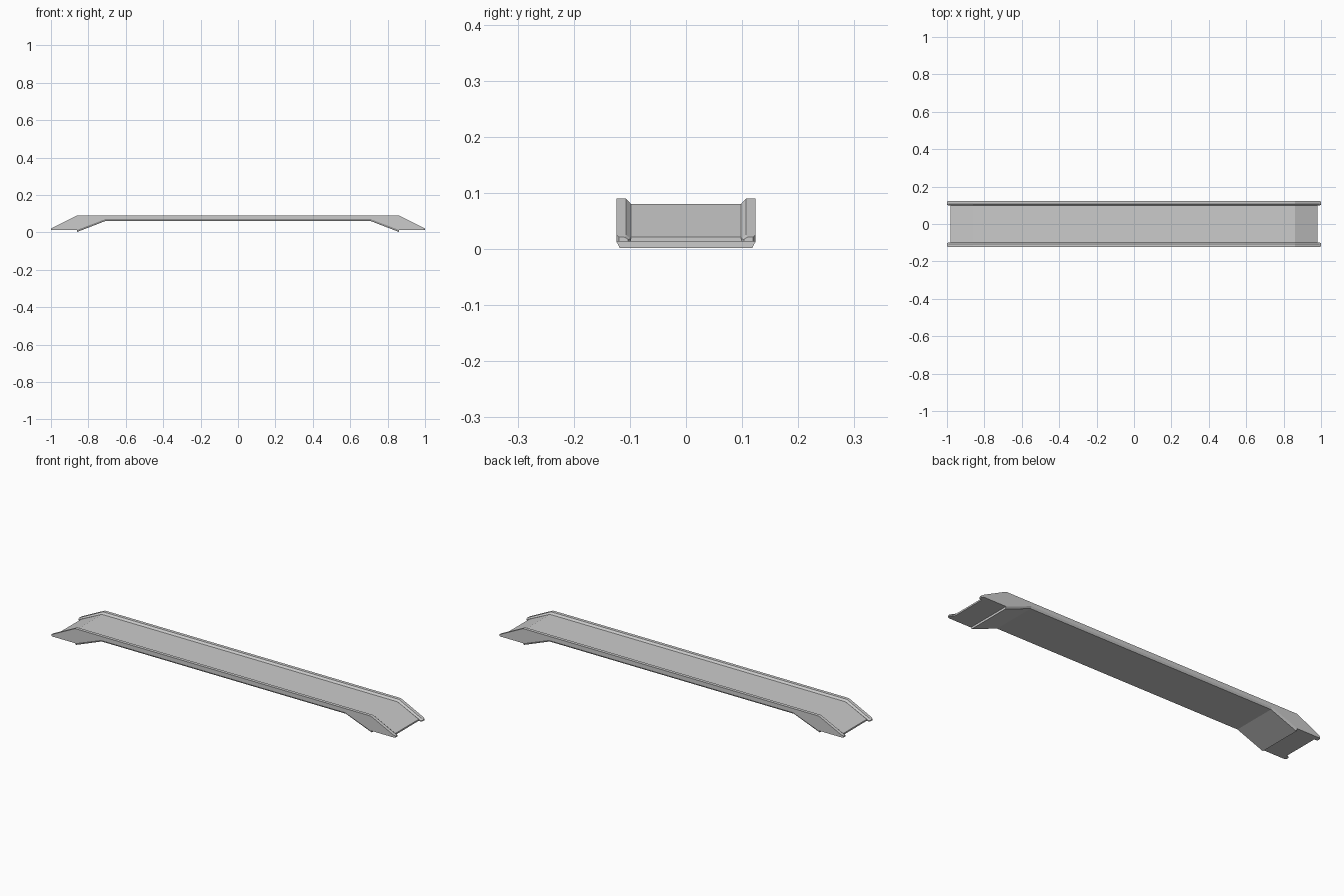
import bpy
import bmesh

cube = bpy.data.objects.get("Cube")
if cube:
    bpy.data.objects.remove(cube, do_unlink=True)

grey = bpy.data.materials.new("light grey")
grey.use_nodes = True
colour = (0.6, 0.6, 0.6, 1)
grey.diffuse_color = colour
grey.node_tree.nodes["Principled BSDF"].inputs["Base Color"].default_value = colour


def loft(name, rings):
    """Skin a row of matching cross-sections and cap both ends."""
    bm = bmesh.new()
    rows = [[bm.verts.new(p) for p in ring] for ring in rings]
    n = len(rows[0])
    for a, b in zip(rows, rows[1:]):
        for i in range(n):
            j = (i + 1) % n
            bm.faces.new((a[i], a[j], b[j], b[i]))
    bm.faces.new(rows[0])
    bm.faces.new(rows[-1])
    bmesh.ops.remove_doubles(bm, verts=bm.verts, dist=0.0002)
    bmesh.ops.recalc_face_normals(bm, faces=bm.faces)
    mesh = bpy.data.meshes.new(name)
    bm.to_mesh(mesh)
    bm.free()
    mesh.materials.append(grey)
    obj = bpy.data.objects.new(name, mesh)
    bpy.context.collection.objects.link(obj)


def both_ends(half):
    """Repeat the right-hand stations, reversed, on the other end."""
    return [(-s[0], *s[1:]) for s in reversed(half)] + half


INNER, OUTER = 0.098, 0.124

# Deck: x, top height, underside height; the foot steps up at the ramp
deck = [(0.71, 0.08, 0.06), (0.86, 0.08, 0.002),
        (0.86, 0.08, 0.013), (0.982, 0.021, 0.013)]
loft("bridge_deck", [[(x, -INNER, b), (x, INNER, b), (x, INNER, t), (x, -INNER, t)]
                     for x, t, b in both_ends(deck)])

# Kerbs: x, top, deck line, underside, bottom bevel, tip narrowing
kerb = [(0.71, 0.09, 0.08, 0.06, 0.01, 0), (0.86, 0.09, 0.08, 0.002, 0.011, 0),
        (0.86, 0.09, 0.08, 0.013, 0, 0), (0.992, 0.025, 0.018, 0.013, 0, 0),
        (1.0, 0.021, 0.017, 0.013, 0, 0.005)]
for name, side in (("front_kerb", -1), ("back_kerb", 1)):
    rings = []
    for x, top, lip, low, bevel, tip in both_ends(kerb):
        section = [(INNER + tip, low), (OUTER - 0.006 - tip / 2, low),
                   (OUTER - tip, low + bevel), (OUTER - tip, top),
                   (0.107 + tip / 2, top), (INNER + tip, lip)]
        rings.append([(x, side * y, z) for y, z in section])
    loft(name, rings)
